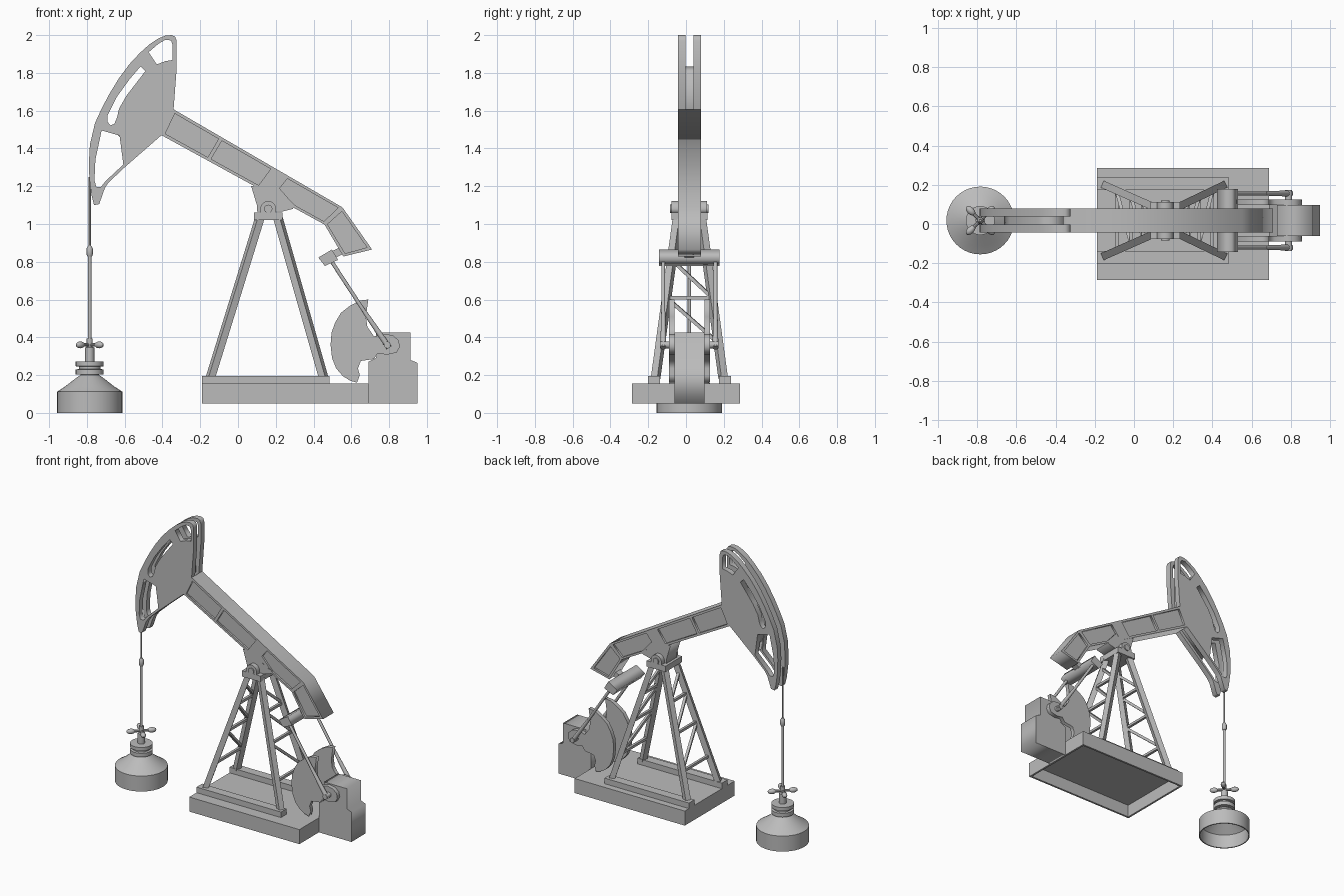
import bpy, bmesh, math
from mathutils import Vector, Matrix

if "Cube" in bpy.data.objects:
    bpy.data.objects.remove(bpy.data.objects["Cube"])

C = 0.018            # y of the machine's centre plane
WELL = -0.785        # x of the well axis
grey = bpy.data.materials.new("grey_metal")
grey.diffuse_color = (0.5, 0.5, 0.5, 1)
grey.use_nodes = True
grey.node_tree.nodes["Principled BSDF"].inputs["Base Color"].default_value = grey.diffuse_color


def finish(name, bm, smooth=False):
    """Turn a bmesh into a named object."""
    bmesh.ops.remove_doubles(bm, verts=bm.verts, dist=1e-5)
    bmesh.ops.recalc_face_normals(bm, faces=bm.faces)
    me = bpy.data.meshes.new(name)
    bm.to_mesh(me)
    bm.free()
    me.materials.append(grey)
    ob = bpy.data.objects.new(name, me)
    bpy.context.collection.objects.link(ob)
    if smooth:
        bpy.ops.object.select_all(action='DESELECT')
        ob.select_set(True)
        bpy.context.view_layer.objects.active = ob
        bpy.ops.object.shade_smooth_by_angle(angle=math.radians(35))
    return ob


def profile(name, loops, y, half):
    """Fill an x-z outline (further loops are holes) and extrude it along y."""
    cu = bpy.data.curves.new(name, 'CURVE')
    cu.dimensions, cu.fill_mode, cu.extrude = '2D', 'BOTH', half
    for pts in loops:
        sp = cu.splines.new('POLY')
        sp.points.add(len(pts) - 1)
        for p, (x, z) in zip(sp.points, pts):
            p.co = (x, z, 0, 1)
        sp.use_cyclic_u = True
    tmp = bpy.data.objects.new("tmp", cu)
    bpy.context.collection.objects.link(tmp)
    dg = bpy.context.evaluated_depsgraph_get()
    me = bpy.data.meshes.new_from_object(tmp.evaluated_get(dg))
    bpy.data.objects.remove(tmp)
    bm = bmesh.new()
    bm.from_mesh(me)
    bpy.data.meshes.remove(me)
    bm.transform(Matrix.Translation((0, y, 0)) @ Matrix.Rotation(math.pi / 2, 4, 'X'))
    return finish(name, bm)


def box(name, lo, hi):
    bm = bmesh.new()
    bmesh.ops.create_cube(bm, size=1)
    lo, hi = Vector(lo), Vector(hi)
    bm.transform(Matrix.Translation((lo + hi) / 2) @ Matrix.Diagonal((*(hi - lo), 1)))
    return finish(name, bm)


def between(p, q):
    p, q = Vector(p), Vector(q)
    d = q - p
    return Matrix.Translation((p + q) / 2) @ d.to_track_quat('Z', 'Y').to_matrix().to_4x4(), d.length


def bar(name, p, q, w, h):
    m, l = between(p, q)
    bm = bmesh.new()
    bmesh.ops.create_cube(bm, size=1)
    bm.transform(m @ Matrix.Diagonal((w, h, l, 1)))
    return finish(name, bm)


def rod(name, p, q, r1, r2=None, n=16):
    m, l = between(p, q)
    bm = bmesh.new()
    bmesh.ops.create_cone(bm, cap_ends=True, segments=n, radius1=r1,
                          radius2=r2 or r1, depth=l, matrix=m)
    return finish(name, bm, True)


def lathe(name, pts, n=32):
    """Revolve an r-z outline around the well axis."""
    bm = bmesh.new()
    rings = []
    for r, z in pts:
        rings.append([bm.verts.new((WELL + r * math.cos(a * math.tau / n),
                                    C + r * math.sin(a * math.tau / n), z)) for a in range(n)])
    for a, b in zip(rings, rings[1:]):
        for i in range(n):
            j = (i + 1) % n
            bm.faces.new((a[i], a[j], b[j], b[i]))
    return finish(name, bm, True)


# Horse head: two rimmed plates with three windows, and a web between them
outline = [(-.762, 1.10), (-.775, 1.15), (-.787, 1.24), (-.789, 1.33), (-.784, 1.42), (-.757, 1.535),
           (-.72, 1.615), (-.68, 1.69), (-.63, 1.772), (-.575, 1.846), (-.52, 1.905), (-.468, 1.952),
           (-.42, 1.983), (-.385, 1.997), (-.352, 2.0), (-.333, 1.993), (-.325, 1.97), (-.325, 1.82),
           (-.341, 1.607), (-.405, 1.47), (-.60, 1.30), (-.685, 1.22), (-.705, 1.19), (-.735, 1.105)]
low = [(-.722, 1.495), (-.627, 1.468), (-.607, 1.315), (-.70, 1.228), (-.725, 1.197), (-.75, 1.197),
       (-.76, 1.23), (-.755, 1.34)]
mid = [(-.515, 1.835), (-.575, 1.765), (-.64, 1.675), (-.69, 1.575), (-.69, 1.54), (-.675, 1.522),
       (-.655, 1.53), (-.64, 1.565), (-.63, 1.61), (-.59, 1.68), (-.49, 1.81)]
top = [(-.473, 1.91), (-.42, 1.955), (-.385, 1.975), (-.355, 1.972), (-.347, 1.95), (-.347, 1.868),
       (-.385, 1.862), (-.43, 1.845)]
for s, side in ((-1, "front"), (1, "back")):
    profile("head_plate_" + side, [outline, low, mid, top], C + s * .041, .020)
web = [(-.625, 1.46), (-.665, 1.50), (-.635, 1.565), (-.59, 1.67), (-.485, 1.815), (-.43, 1.835),
       (-.36, 1.81), (-.365, 1.61), (-.42, 1.49), (-.60, 1.325)]
profile("head_web", [web], C, .023)

# Walking beam: thin core inside a flanged frame with panel openings
T = [Vector(p) for p in ((-.341, 1.607), (.553, 1.088), (.71, .865))]
B = [Vector(p) for p in ((-.405, 1.47), (.458, .997), (.558, .828))]


def panel(i, t0, t1, e=.11):
    a, b = T[i].lerp(T[i + 1], t0), T[i].lerp(T[i + 1], t1)
    c, d = B[i].lerp(B[i + 1], t0), B[i].lerp(B[i + 1], t1)
    return [a.lerp(c, e), b.lerp(d, e), d.lerp(b, e), c.lerp(a, e)]


hull = T + B[::-1]
profile("beam_core", [hull], C, .047)
profile("beam_frame", [hull, panel(0, .015, .275), panel(0, .295, .585),
                       panel(0, .685, .985), panel(1, .05, .93)], C, .061)

# Saddle under the beam, bearings and tower cap
profile("saddle", [[(.07, 1.20), (.10, 1.10), (.10, 1.065), (.23, 1.065), (.29, 1.08),
                    (.30, 1.10), (.28, 1.12), (.21, 1.20)]], C, .06)
box("tower_cap", (.085, C - .095, 1.02), (.235, C + .095, 1.062))
arch = [(.16 + .042 * math.cos(a * math.pi / 10), 1.08 + .042 * math.sin(a * math.pi / 10))
        for a in range(11)]
for s, side in ((-1, "front"), (1, "back")):
    profile("bearing_" + side, [[(.202, 1.06)] + arch + [(.118, 1.06)]], C + s * .077, .017)
rod("pivot_shaft", (.16, C - .102, 1.08), (.16, C + .102, 1.08), .022)

# Tower legs, foot rails and lattice bracing
FEET = {"left": (-.145, .115), "right": (.452, .212)}


def leg_point(end, s, z):
    t = (z - .19) / .84
    x0, x1 = FEET[end]
    return Vector((x0 + (x1 - x0) * t, C + s * (.178 - .115 * t), z))


for end in FEET:
    for s in (-1, 1):
        bar("leg_" + end, leg_point(end, s, .185), leg_point(end, s, 1.03), .038, .038)
    levels = [.37, .61, .81, .96]
    for z in levels[:3]:
        bar("brace_level_" + end, leg_point(end, -1, z), leg_point(end, 1, z), .018, .018)
    for z0, z1 in zip(levels, levels[1:]):
        bar("brace_diagonal_" + end, leg_point(end, 1, z0), leg_point(end, -1, z1), .018, .018)
for s in (-1, 1):
    y = C + s * .188
    box("foot_rail", (-.19, y - .032, .15), (.485, y + .032, .195))

# Base slab, hollow underneath
box("base_top", (-.19, -.285, .14), (.69, .285, .155))
for s in (-1, 1):
    box("base_long_wall", (-.19, s * .278 - .007, .05), (.69, s * .278 + .007, .142))
    box("base_end_wall", (.25 + s * .433 - .007, -.28, .05), (.25 + s * .433 + .007, .28, .142))

# Gearbox
profile("gearbox", [[(.69, .05), (.95, .05), (.95, .265), (.913, .28), (.913, .425), (.73, .425),
                     (.73, .29), (.69, .27)]], C, .08)

# Crank counterweights with pins and connecting rods
arc = [(.775 + .287 * math.cos(math.radians(a)), .375 + .22 * math.sin(math.radians(a)))
       for a in range(112, 249, 8)]
arc = [(.69, .60), (.645, .595), (.59, .565), (.545, .53), (.515, .48), (.495, .425), (.49, .36),
       (.498, .29), (.52, .235), (.555, .195), (.595, .17), (.63, .16), (.645, .20), (.635, .235),
       (.65, .275), (.72, .285), (.74, .315), (.79, .308), (.84, .32), (.857, .35), (.85, .385),
       (.82, .41), (.78, .418), (.72, .405), (.685, .455), (.677, .51)]
for s, side in ((-1, "front"), (1, "back")):
    profile("counterweight_" + side, [arc], C + s * .094, .014)
    rod("crank_pin_" + side, (.79, C + s * .08, .36), (.79, C + s * .155, .36), .018)
    y = C + s * .138
    rod("pitman_rod_" + side, (.49, y, .81), (.67, y, .535), .010)
    rod("pitman_end_" + side, (.67, y, .535), (.80, y, .345), .011, .016)

# Equalizer bar hanging from the beam tail
profile("equalizer", [[(.425, .822), (.497, .865), (.53, .81), (.46, .778)]], C, .16)
bar("equalizer_hanger", (.48, C, .825), (.57, C, .87), .05, .04)

# Wellhead: open-bottomed housing, flanges and neck
lathe("well_housing", [(.165, .10), (.165, 0), (.173, 0), (.173, .112), (.13, .14), (.068, .188),
                       (.05, .20), (.05, .198), (.165, .10)], 40)
lathe("well_flanges", [(.0, .185), (.05, .185), (.05, .202), (.074, .202), (.074, .23), (.058, .232),
                       (.058, .245), (.074, .247), (.074, .272), (.024, .273), (.024, .345),
                       (.016, .35), (.016, .395), (0, .395)])

# Four-armed handwheel
for k in range(4):
    a = math.radians(45 + 90 * k)
    d = Vector((math.cos(a), math.sin(a), 0))
    o = Vector((WELL, C, .36))
    rod("handle_arm", o, o + d * .09, .009, n=10)
    bm = bmesh.new()
    bmesh.ops.create_uvsphere(bm, u_segments=14, v_segments=8, radius=1)
    bm.transform(Matrix.Translation(o + d * .07) @ Matrix.Rotation(a, 4, 'Z')
                 @ Matrix.Diagonal((.03, .018, .018, 1)))
    finish("handle_knob", bm, True)

# Polished rod, clamp and cable
rod("polished_rod", (WELL, C, .38), (WELL, C, .84), .009, n=12)
lathe("cable_clamp", [(0, .825), (.012, .828), (.017, .84), (.017, .87), (.008, .885), (0, .885)], 12)
rod("cable", (WELL, C, .88), (WELL, C, 1.25), .006, n=10)
